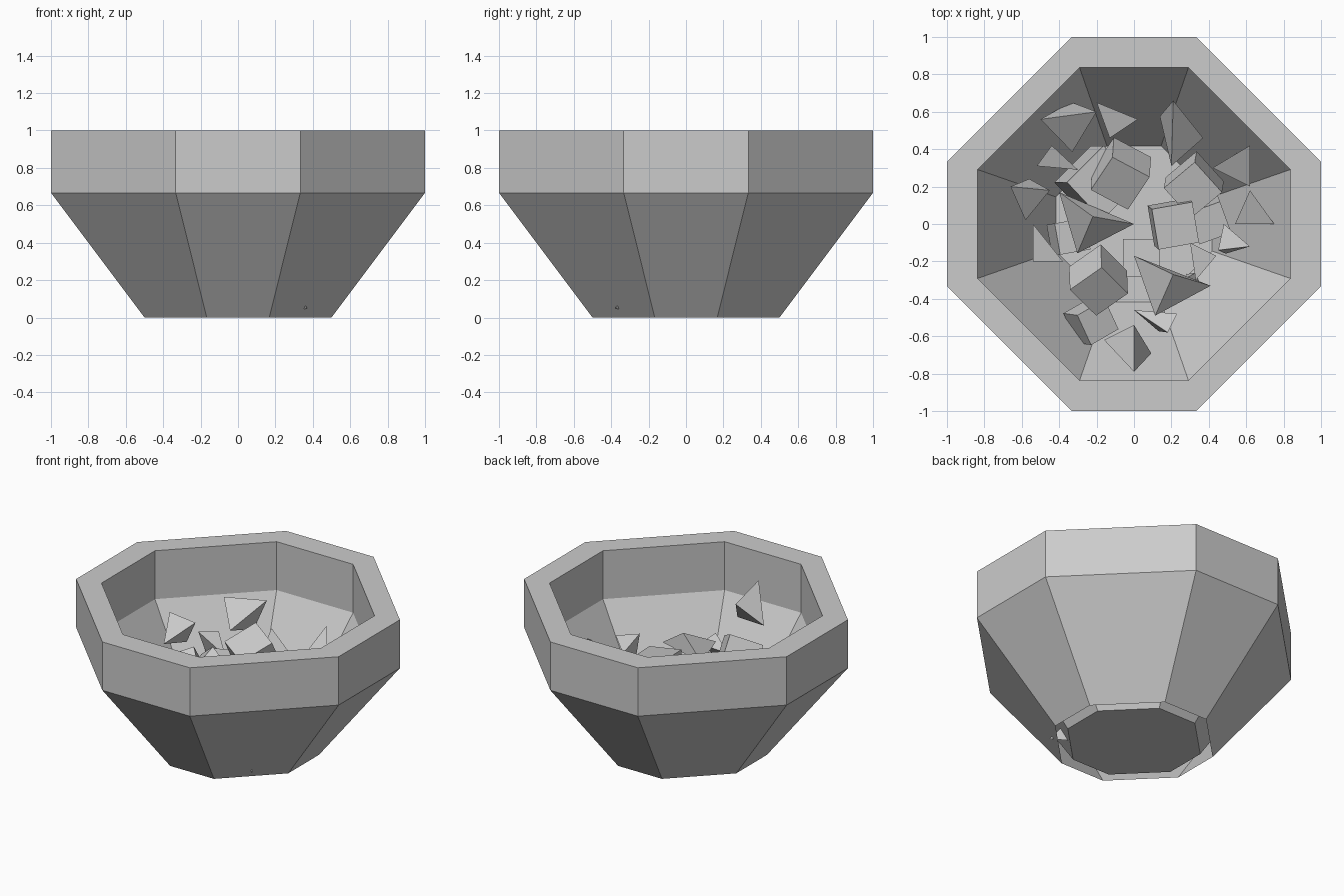
import bpy
import bmesh
from math import radians
from mathutils import Vector, Matrix, Euler

cube = bpy.data.objects.get("Cube")
if cube:
    bpy.data.objects.remove(cube, do_unlink=True)

# One stone colour for everything
stone = bpy.data.materials.new("stone_grey")
stone.use_nodes = True
grey = (0.6, 0.6, 0.6, 1)
stone.diffuse_color = grey
stone.node_tree.nodes["Principled BSDF"].inputs["Base Color"].default_value = grey


def finish(name, bm):
    """Turn a bmesh into a flat shaded stone object."""
    mesh = bpy.data.meshes.new(name)
    bm.to_mesh(mesh)
    bm.free()
    mesh.materials.append(stone)
    obj = bpy.data.objects.new(name, mesh)
    bpy.context.collection.objects.link(obj)
    return obj


def octagon(bm, half_side, reach, z):
    """Ring of eight vertices, counter-clockwise."""
    ring = []
    for turn in range(4):
        spin = Matrix.Rotation(radians(90 * turn), 3, 'Z')
        for y in (-half_side, half_side):
            ring.append(bm.verts.new(spin @ Vector((reach, y, z))))
    return ring


def build_bowl():
    """Outer wall, rim, inner wall and floor, with the underside gap left open."""
    bm = bmesh.new()
    profile = [(.167, .5, 0), (.333, 1, .667), (.333, 1, 1),
               (.291, .836, 1), (.291, .836, .667), (.145, .418, 0)]
    rings = [octagon(bm, *step) for step in profile]
    for low, high in zip(rings, rings[1:]):
        for i in range(len(low)):
            j = (i + 1) % len(low)
            bm.faces.new((low[i], low[j], high[j], high[i]))
    bm.faces.new(rings[-1])
    finish("bowl", bm)


def build_shard(name, a, b, c):
    """Four-sided stone: an upper face, with a point at equal height beneath it."""
    a, b, c = Vector(a), Vector(b), Vector(c)
    normal = (b - a).cross(c - a).normalized()
    if normal.z < 0:
        normal.negate()
    edge = ((a - b).length + (b - c).length + (c - a).length) / 3
    tip = (a + b + c) / 3 - normal * edge * .8
    bm = bmesh.new()
    for point in (a, b, c, tip):
        bm.verts.new(point)
    bmesh.ops.convex_hull(bm, input=bm.verts[:])
    bmesh.ops.recalc_face_normals(bm, faces=bm.faces[:])
    finish(name, bm)


def build_block(name, centre, size, tilt):
    """Cube stone, tilted by angles in degrees."""
    bm = bmesh.new()
    bmesh.ops.create_cube(bm, size=size)
    obj = finish(name, bm)
    obj.location = centre
    obj.rotation_euler = Euler([radians(angle) for angle in tilt])


build_bowl()

# Pointed stones, grouped by the side of the bowl they lie on
back_shards = [
    ((-.5, .56, .67), (-.2, .6, .71), (-.33, .385, .55)),
    ((-.2, .65, .5), (.02, .56, .4), (-.13, .46, .45)),
    ((.21, .66, .62), (.37, .46, .42), (.2, .31, .45)),
    ((-.44, .42, .5), (-.3, .29, .42), (-.52, .31, .52)),
]
side_shards = [
    ((-.66, .2, .66), (-.45, .18, .65), (-.58, .02, .53)),
    ((-.54, 0, .5), (-.38, -.2, .45), (-.54, -.2, .5)),
    ((-.22, .04, .6), (0, 0, .45), (-.4, .17, .45)),
    ((.62, .42, .6), (.42, .3, .5), (.62, .2, .48)),
    ((.62, .18, .58), (.75, 0, .53), (.54, 0, .5)),
    ((.48, 0, .5), (.62, -.12, .54), (.45, -.14, .59)),
]
front_shards = [
    ((.21, -.27, .61), (0, -.17, .5), (.41, -.33, .47)),
    ((0, -.79, .83), (0, -.54, .76), (-.16, -.62, .625)),
    ((0, -.46, .45), (.23, -.48, .45), (.18, -.58, .5)),
    ((.3, -.1, .42), (.44, -.17, .45), (.33, -.3, .4)),
    ((.37, -.38, .05), (.26, -.3, .14), (.33, -.26, .13)),
]
groups = {"back": back_shards, "side": side_shards, "front": front_shards}
for side, shards in groups.items():
    for number, face in enumerate(shards, start=1):
        build_shard(f"{side}_shard_{number}", *face)

# Squared stones
blocks = {
    "centre_block": ((-.07, .27, .5), .23, (25, 12, -28)),
    "left_block": ((.32, .21, .42), .22, (10, -12, 40)),
    "middle_block": ((.21, 0, .46), .22, (6, 5, 10)),
    "front_block": ((-.19, -.3, .54), .22, (28, -20, 35)),
    "low_front_block": ((-.23, -.52, .4), .18, (15, 20, 30)),
    "buried_back_block": ((-.2, .22, .3), .28, (10, 10, 45)),
    "buried_right_block": ((-.35, -.07, .3), .17, (0, 15, 10)),
    "buried_left_block": ((.4, .02, .27), .18, (10, 0, 20)),
    "floor_block": ((.04, -.18, .12), .2, (0, 0, 0)),
}
for name, (centre, size, tilt) in blocks.items():
    build_block(name, centre, size, tilt)
